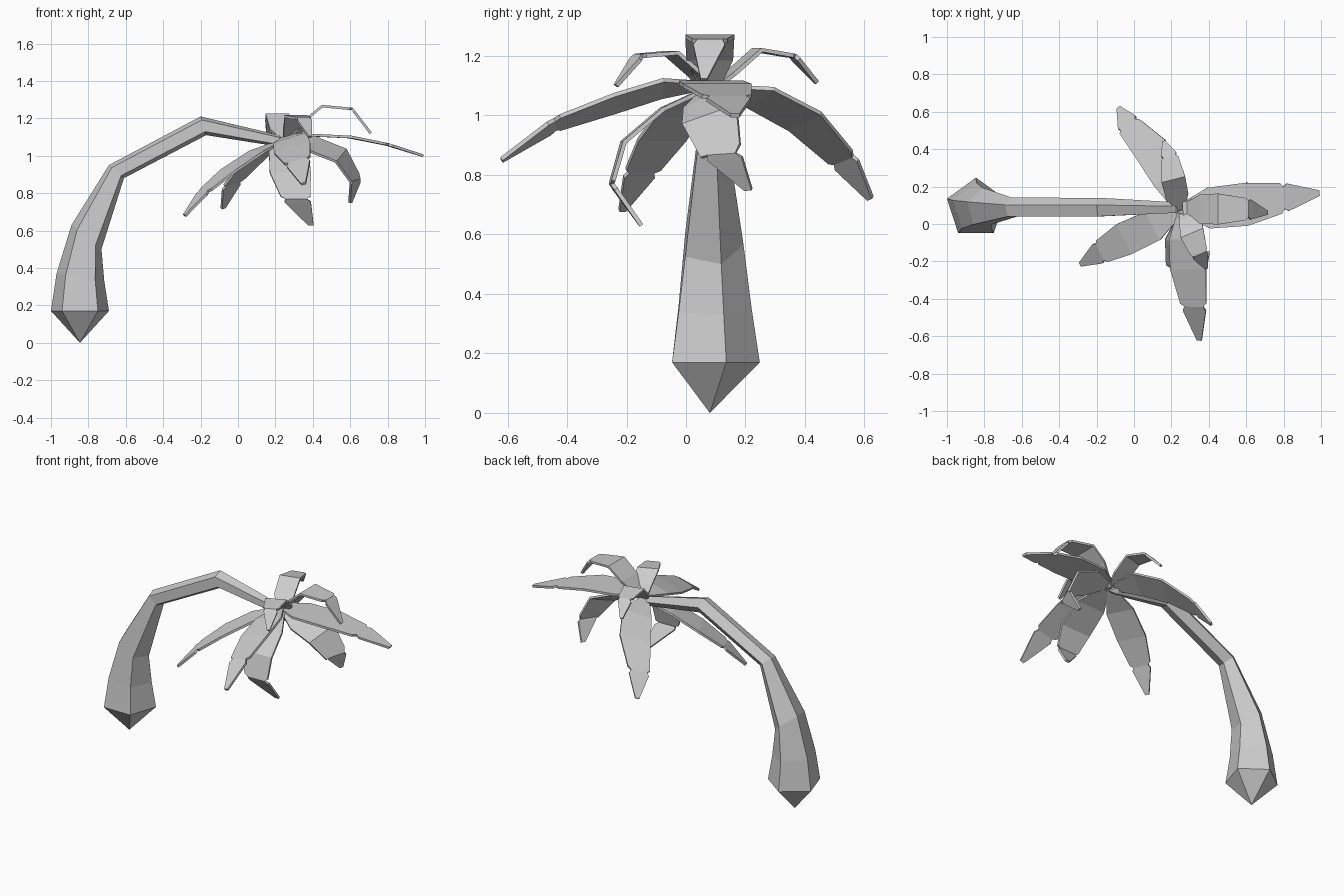
import bpy
import bmesh
import math
from mathutils import Vector

cube = bpy.data.objects.get("Cube")
if cube:
    bpy.data.objects.remove(cube, do_unlink=True)

# Single matte grey
grey = bpy.data.materials.new("light_grey")
grey.use_nodes = True
colour = (0.6, 0.6, 0.6, 1)
grey.diffuse_color = colour
bsdf = next(n for n in grey.node_tree.nodes if n.type == 'BSDF_PRINCIPLED')
bsdf.inputs["Base Color"].default_value = colour
bsdf.inputs["Roughness"].default_value = 0.9


def finish(name, bm):
    bmesh.ops.recalc_face_normals(bm, faces=bm.faces)
    mesh = bpy.data.meshes.new(name)
    bm.to_mesh(mesh)
    bm.free()
    mesh.materials.append(grey)
    obj = bpy.data.objects.new(name, mesh)
    bpy.context.collection.objects.link(obj)
    return obj


def trunk(sections, root, tip):
    """Five-sided bent trunk; each section is its outer and inner (x, z)."""
    bm = bmesh.new()
    rings = []
    for (ox, oz), (ix, iz) in sections:
        centre = Vector(((ox + ix) / 2, 0.085, (oz + iz) / 2))
        u = Vector((ix - ox, 0, iz - oz)) / (2 * math.cos(math.radians(18)))
        v = Vector((0, u.length, 0))
        angles = [math.radians(90 + 72 * i) for i in range(5)]
        rings.append([bm.verts.new(centre + u * math.cos(a) + v * math.sin(a))
                      for a in angles])
    for a, b in zip(rings, rings[1:]):
        for i in range(5):
            j = (i + 1) % 5
            bm.faces.new((a[i], a[j], b[j], b[i]))
    for ring, point in ((rings[0], root), (rings[-1], tip)):
        apex = bm.verts.new(point)
        for i in range(5):
            bm.faces.new((ring[i], ring[(i + 1) % 5], apex))
    return finish("trunk", bm)


# Position along the leaf and width there, with a small notch before the tip
OUTLINE = [(0, .3), (.25, .95), (.5, 1), (.73, .72), (.75, .52), (.78, .64), (1, .13)]


def frond(name, path, width, roll=0):
    """Thin flat leaf along a bent path, rolled about its length."""
    pts = [Vector(p) for p in path]
    flat = pts[2] - pts[0]
    flat.z = 0
    side = flat.cross(Vector((0, 0, 1))).normalized()
    roll = math.radians(roll)
    bm = bmesh.new()
    rows = []
    for t, w in OUTLINE:
        i = min(int(t * 4), 3)
        centre = pts[i].lerp(pts[i + 1], t * 4 - i)
        along = (pts[min(i + 1, 4)] - pts[max(i - 1, 0)]).normalized()
        across = side * math.cos(roll) + side.cross(along) * math.sin(roll)
        half = across * (width * w / 2)
        rows.append((bm.verts.new(centre - half), bm.verts.new(centre + half)))
    for a, b in zip(rows, rows[1:]):
        bm.faces.new((a[0], a[1], b[1], b[0]))
    obj = finish(name, bm)
    mod = obj.modifiers.new("thickness", 'SOLIDIFY')
    mod.thickness = 0.014
    mod.offset = 0


trunk([((-1, .17), (-.69, .17)),
       ((-.97, .37), (-.715, .33)),
       ((-.89, .63), (-.73, .5)),
       ((-.69, .95), (-.61, .88)),
       ((-.2, 1.21), (-.17, 1.11)),
       ((.22, 1.11), (.21, 1.05))],
      (-.845, .08, 0), (.27, .08, 1.06))

# Long lower fronds
frond("back_frond", [(.23, .1, 1.09), (.18, .25, 1.06), (.09, .4, .98),
                     (-.03, .53, .85), (-.08, .62, .72)], .19, 20)
frond("right_front_frond", [(.24, .07, 1.08), (.1, -.01, 1.02), (-.05, -.08, .92),
                            (-.18, -.15, .81), (-.285, -.215, .68)], .18)
frond("front_frond", [(.26, .06, 1.1), (.28, -.08, 1.09), (.29, -.24, 1.04),
                      (.32, -.44, .97), (.35, -.62, .85)], .2, -18)
frond("front_curled_frond", [(.27, .05, 1.08), (.27, -.08, 1.02), (.28, -.21, .91),
                             (.31, -.25, .77), (.39, -.15, .63)], .22)
frond("left_frond", [(.26, .08, 1.11), (.4, .085, 1.11), (.6, .105, 1.1),
                     (.8, .14, 1.06), (.99, .165, 1)], .23)
frond("left_curled_frond", [(.28, .08, 1.09), (.4, .08, 1.06), (.55, .08, 1),
                            (.63, .12, .87), (.6, .21, .75)], .2, -25)

# Short arching upper fronds
frond("upper_front_frond", [(.26, .07, 1.08), (.3, .03, 1.14), (.31, -.05, 1.21),
                            (.35, -.16, 1.2), (.385, -.235, 1.1)], .13)
frond("upper_back_frond", [(.25, .08, 1.08), (.23, .15, 1.14), (.21, .24, 1.22),
                           (.19, .36, 1.2), (.16, .44, 1.11)], .13)
frond("upper_left_frond", [(.26, .08, 1.08), (.36, .08, 1.19), (.45, .08, 1.265),
                           (.61, .08, 1.25), (.71, .06, 1.12)], .165)
